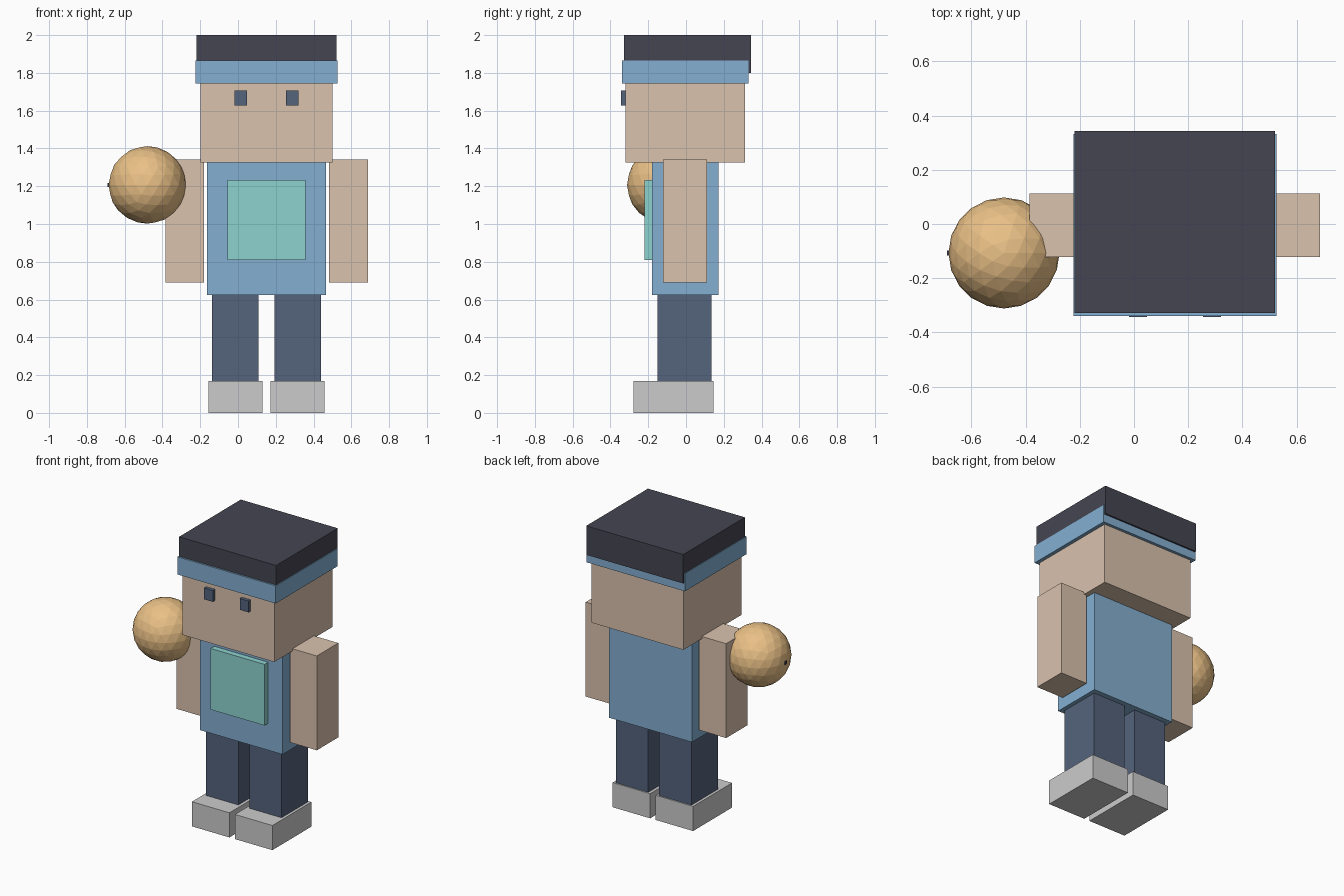
import bpy

if "Cube" in bpy.data.objects:
    bpy.data.objects.remove(bpy.data.objects["Cube"])

CX = 0.151  # centre line of the figure (the ball shifts the whole model sideways)


def mat(name, rgb):
    m = bpy.data.materials.new(name)
    m.diffuse_color = (*rgb, 1)
    m.use_nodes = True
    m.node_tree.nodes["Principled BSDF"].inputs["Base Color"].default_value = m.diffuse_color
    return m


SKIN = mat("skin", (0.70, 0.54, 0.42))
HAIR = mat("dark_hair", (0.06, 0.06, 0.085))
BLUE = mat("blue_cloth", (0.23, 0.43, 0.64))
TEAL = mat("teal_panel", (0.27, 0.65, 0.63))
NAVY = mat("navy_cloth", (0.09, 0.125, 0.20))
SHOE = mat("pale_shoe", (0.66, 0.69, 0.69))
TAN = mat("tan_ball", (0.82, 0.53, 0.24))


def box(name, x, y, z, material):
    """Box from (min, max) ranges on each axis."""
    ranges = (x, y, z)
    bpy.ops.mesh.primitive_cube_add(size=1, location=[(a + b) / 2 for a, b in ranges])
    o = bpy.context.object
    o.name = name
    o.scale = [b - a for a, b in ranges]
    bpy.ops.object.transform_apply(location=False, rotation=False, scale=True)
    o.data.materials.append(material)
    return o


def centred(name, half, y, z, material):
    return box(name, (CX - half, CX + half), y, z, material)


def pair(name, inner, outer, y, z, material):
    """Two boxes mirrored about the figure's centre line."""
    box("left_" + name, (CX + inner, CX + outer), y, z, material)
    box("right_" + name, (CX - outer, CX - inner), y, z, material)


# Head, hair and headband
centred("head", 0.350, (-0.320, 0.312), (1.325, 1.87), SKIN)
centred("hair", 0.370, (-0.329, 0.343), (1.80, 2.00), HAIR)
centred("headband", 0.375, (-0.340, 0.332), (1.743, 1.865), BLUE)
pair("eye", 0.103, 0.170, (-0.343, -0.310), (1.628, 1.706), NAVY)

# Torso with chest panel
centred("torso", 0.316, (-0.181, 0.171), (0.625, 1.335), BLUE)
centred("chest_panel", 0.206, (-0.220, -0.175), (0.81, 1.232), TEAL)

# Limbs and shoes
pair("arm", 0.330, 0.536, (-0.122, 0.112), (0.69, 1.341), SKIN)
pair("leg", 0.042, 0.288, (-0.152, 0.136), (0.165, 0.64), NAVY)
pair("shoe", 0.021, 0.307, (-0.279, 0.145), (0.0, 0.17), SHOE)

# Faceted ball held at the side, with its small dark stud
bpy.ops.mesh.primitive_ico_sphere_add(subdivisions=3, radius=0.205,
                                      location=(-0.48, -0.107, 1.207))
ball = bpy.context.object
ball.name = "ball"
ball.data.materials.append(TAN)
box("ball_stud", (-0.690, -0.66), (-0.117, -0.097), (1.196, 1.218), HAIR)
